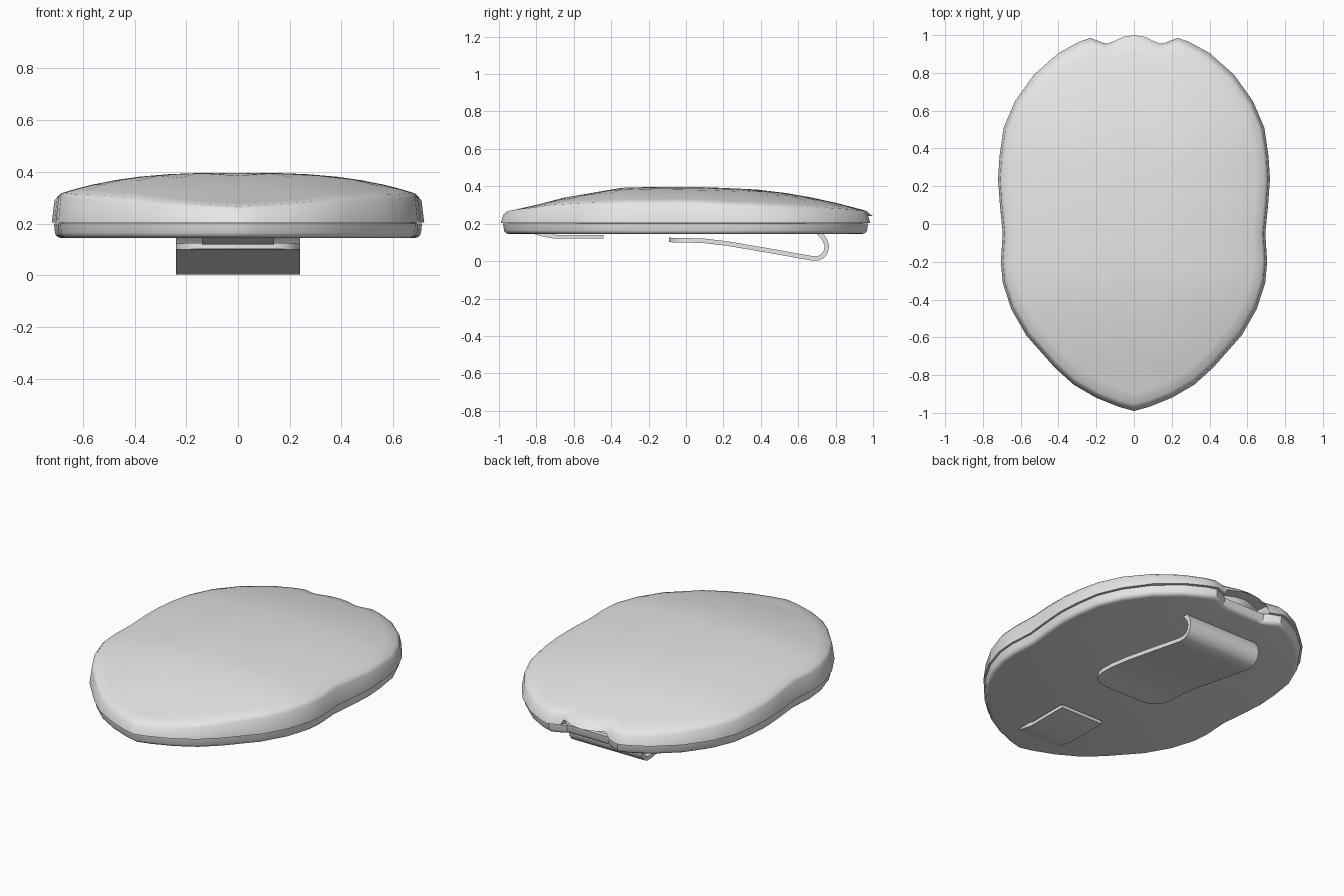
import bpy, bmesh, math

cube = bpy.data.objects.get("Cube")
if cube:
    bpy.data.objects.remove(cube, do_unlink=True)

grey = bpy.data.materials.new("plain grey")
grey.use_nodes = True
grey.diffuse_color = (0.8, 0.8, 0.8, 1)
grey.node_tree.nodes["Principled BSDF"].inputs["Base Color"].default_value = (0.8, 0.8, 0.8, 1)


def finish(name, bm, angle=35):
    """Turn a bmesh into a shaded object."""
    bmesh.ops.remove_doubles(bm, verts=bm.verts, dist=1e-5)
    bmesh.ops.recalc_face_normals(bm, faces=bm.faces)
    mesh = bpy.data.meshes.new(name)
    bm.to_mesh(mesh)
    bm.free()
    mesh.materials.append(grey)
    obj = bpy.data.objects.new(name, mesh)
    bpy.context.collection.objects.link(obj)
    bpy.ops.object.select_all(action='DESELECT')
    obj.select_set(True)
    bpy.context.view_layer.objects.active = obj
    bpy.ops.object.shade_smooth_by_angle(angle=math.radians(angle))
    return obj


def loft(name, rings, cap_start, cap_end, angle=35):
    """Bridge closed rings of equal length, with optional end caps."""
    bm = bmesh.new()
    loops = [[bm.verts.new(p) for p in ring] for ring in rings]
    n = len(loops[0])
    for a, b in zip(loops, loops[1:]):
        for i in range(n):
            j = (i + 1) % n
            bm.faces.new((a[i], a[j], b[j], b[i]))
    if cap_start:
        bm.faces.new(loops[0])
    if cap_end:
        bm.faces.new(loops[-1])
    return finish(name, bm, angle)


# Half outline from back lobe to front point
half = [(0, 1.0), (0.06, 0.99), (0.105, 0.968), (0.14, 0.955), (0.16, 0.958),
        (0.23, 0.985), (0.29, 0.965), (0.40, 0.905), (0.53, 0.79), (0.63, 0.65),
        (0.69, 0.51), (0.712, 0.36), (0.72, 0.24), (0.71, 0.1), (0.695, -0.05),
        (0.705, -0.2), (0.695, -0.31), (0.65, -0.45), (0.57, -0.59), (0.42, -0.76),
        (0.32, -0.85), (0.2, -0.92), (0.08, -0.968), (0, -0.99)]
outline = half + [(-x, y) for x, y in half[-2:0:-1]]

# Lengthwise height of the dome
spine = [(-1.0, 0.257), (-0.95, 0.268), (-0.82, 0.295), (-0.65, 0.34), (-0.33, 0.394),
         (-0.1, 0.397), (0.1, 0.396), (0.4, 0.382), (0.6, 0.355), (0.8, 0.312),
         (0.95, 0.273), (1.0, 0.258)]


def dome(x, y):
    for (y0, z0), (y1, z1) in zip(spine, spine[1:]):
        if y <= y1:
            z = z0 + (z1 - z0) * (y - y0) / (y1 - y0)
            break
    return z - 0.085 * abs(x / 0.7) ** 2.8


def in_notch(x, y):
    return abs(x) < 0.15 and y > 0


def flat_ring(s, z, notch_z):
    return [(x * s, y * s, notch_z if in_notch(x, y) else z) for x, y in outline]


def dome_ring(s, drop=0.0):
    return [(x * s, y * s, dome(x * s, y * s) - drop) for x, y in outline]


# Domed top shell, with a raised lip over the back notch
shell = [flat_ring(0.90, 0.19, 0.19), flat_ring(0.93, 0.205, 0.24), flat_ring(1.0, 0.205, 0.24)]
shell += [dome_ring(0.985, 0.012)]
shell += [dome_ring(s) for s in (0.965, 0.9, 0.8, 0.68, 0.54, 0.38, 0.2, 0.02)]
loft("top_shell", shell, False, True, 40)

# Base plate with rounded lower edge and back notch
base_outline = [(x, 0.94 if in_notch(x, y) else y) for x, y in outline]
levels = [(0.955, 0.145), (0.968, 0.148), (0.978, 0.155), (0.983, 0.165),
          (0.988, 0.201), (0.96, 0.201), (0.95, 0.21)]
loft("base_plate", [[(x * s, y * s, z) for x, y in base_outline] for s, z in levels], True, True)

# Bent spring clip: centre line (y, z) with half width
path = [(-0.09, 0.113, 0.14), (-0.08, 0.113, 0.18), (-0.055, 0.112, 0.212), (-0.02, 0.111, 0.232),
        (0.02, 0.111, 0.24), (0.1, 0.108, 0.24), (0.22, 0.094, 0.24), (0.45, 0.055, 0.24),
        (0.6, 0.028, 0.24), (0.67, 0.016, 0.24), (0.705, 0.015, 0.24), (0.73, 0.026, 0.24),
        (0.747, 0.048, 0.24), (0.753, 0.08, 0.24), (0.745, 0.108, 0.24), (0.73, 0.132, 0.24),
        (0.71, 0.152, 0.24)]
rings = []
for i, (y, z, w) in enumerate(path):
    a, b = path[max(i - 1, 0)], path[min(i + 1, len(path) - 1)]
    dy, dz = b[0] - a[0], b[1] - a[1]
    length = math.hypot(dy, dz)
    ny, nz = -dz / length * 0.012, dy / length * 0.012
    rings.append([(-w, y - ny, z - nz), (w, y - ny, z - nz),
                  (w, y + ny, z + nz), (-w, y + ny, z + nz)])
loft("spring_clip", rings, True, True)

# Hooked tab under the front
profile = [(-0.82, 0.147), (-0.77, 0.132), (-0.70, 0.12), (-0.44, 0.12),
           (-0.44, 0.139), (-0.69, 0.139), (-0.72, 0.147)]
loft("front_tab", [[(x, y, z) for y, z in profile] for x in (-0.14, 0.14)], True, True)
